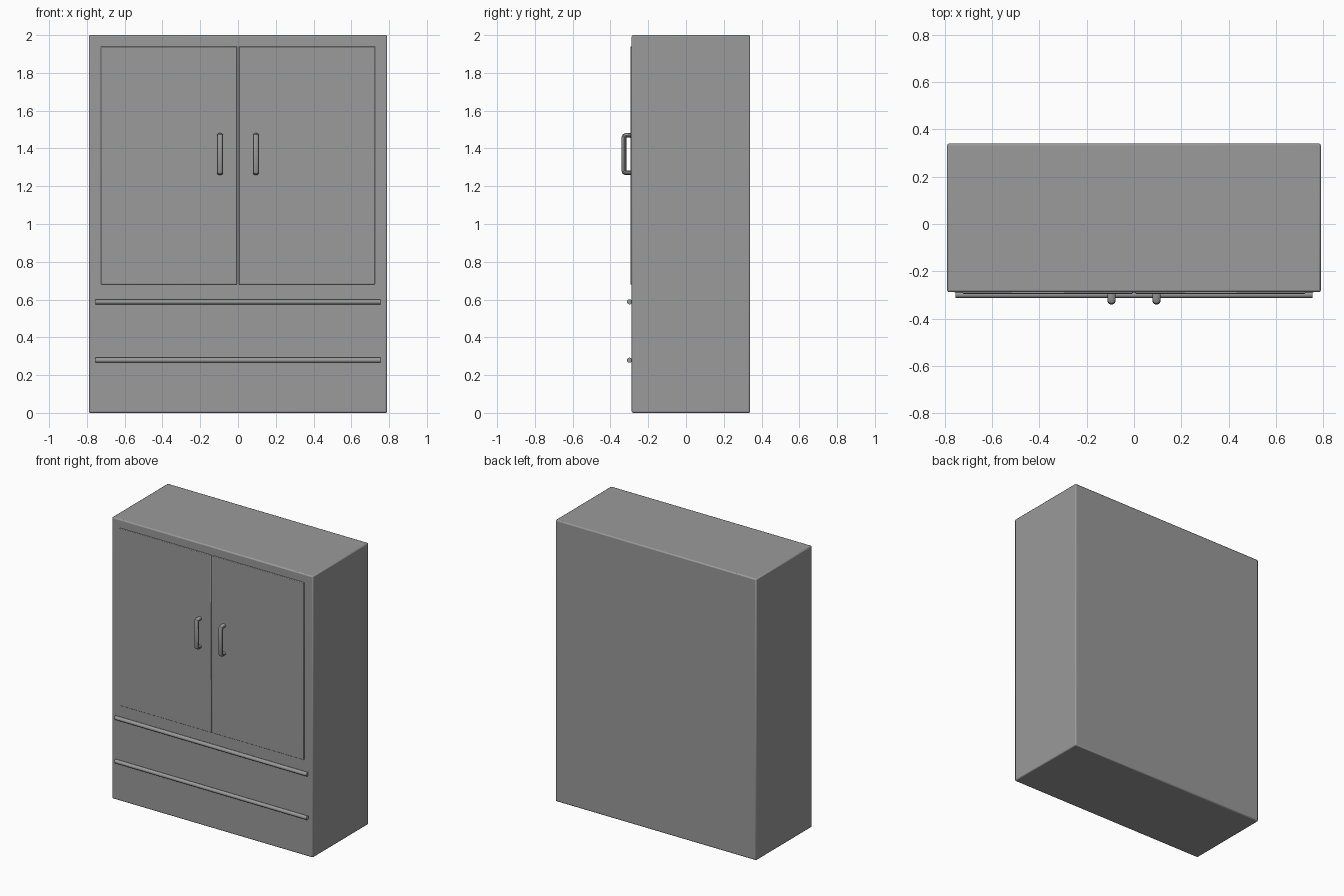
import bpy
import math

if "Cube" in bpy.data.objects:
    bpy.data.objects.remove(bpy.data.objects["Cube"])

# Dark grey finish shared by every part
grey = bpy.data.materials.new("dark_grey")
grey.diffuse_color = (0.325, 0.325, 0.325, 1)
grey.use_nodes = True
grey.node_tree.nodes["Principled BSDF"].inputs["Base Color"].default_value = grey.diffuse_color


def finish(ob, name):
    ob.name = name
    ob.data.materials.append(grey)
    bpy.ops.object.shade_smooth_by_angle()


def box(name, x, y, z, bevel=0):
    """Box from (min, max) ranges, optionally with softened edges."""
    bpy.ops.mesh.primitive_cube_add(
        size=1, location=[(a + b) / 2 for a, b in (x, y, z)])
    ob = bpy.context.object
    ob.scale = [b - a for a, b in (x, y, z)]
    bpy.ops.object.transform_apply(location=False, rotation=False, scale=True)
    if bevel:
        mod = ob.modifiers.new("soft_edges", 'BEVEL')
        mod.width = bevel
        mod.segments = 2
    finish(ob, name)


def bar(name, z):
    """Long horizontal drawer pull."""
    bpy.ops.mesh.primitive_cylinder_add(
        vertices=24, radius=0.0135, depth=1.51,
        location=(0, -0.299, z), rotation=(0, math.pi / 2, 0))
    finish(bpy.context.object, name)


def handle(name, x):
    """Bent door handle swept along a bracket-shaped path, widened sideways."""
    cu = bpy.data.curves.new(name, 'CURVE')
    cu.dimensions = '3D'
    cu.bevel_depth = 0.0125
    cu.bevel_resolution = 4
    cu.use_fill_caps = True
    half = [(-0.285, 0.099), (-0.320, 0.099), (-0.326, 0.096), (-0.3285, 0.089)]
    path = half + [(y, -z) for y, z in reversed(half)]
    sp = cu.splines.new('POLY')
    sp.points.add(len(path) - 1)
    for p, (y, z) in zip(sp.points, path):
        p.co = (0, y, z, 1)
    ob = bpy.data.objects.new(name, cu)
    bpy.context.collection.objects.link(ob)
    ob.location = (x, 0, 1.37)
    ob.scale.x = 1.3
    bpy.ops.object.select_all(action='DESELECT')
    ob.select_set(True)
    bpy.context.view_layer.objects.active = ob
    bpy.ops.object.convert(target='MESH')
    bpy.ops.object.transform_apply(location=False, rotation=False, scale=True)
    finish(bpy.context.object, name)


# Cabinet carcass
box("cabinet_body", (-0.79, 0.79), (-0.288, 0.34), (0, 2), 0.008)

# Doors with handles
for side, s in (("left", -1), ("right", 1)):
    box(side + "_door", sorted((s * 0.005, s * 0.725)), (-0.295, -0.27),
        (0.68, 1.94), 0.004)
    handle(side + "_door_handle", s * 0.095)

# Drawer front and the two pull bars
box("upper_drawer_front", (-0.76, 0.76), (-0.2895, -0.27), (0.325, 0.60))
bar("upper_drawer_pull", 0.588)
bar("lower_drawer_pull", 0.279)
